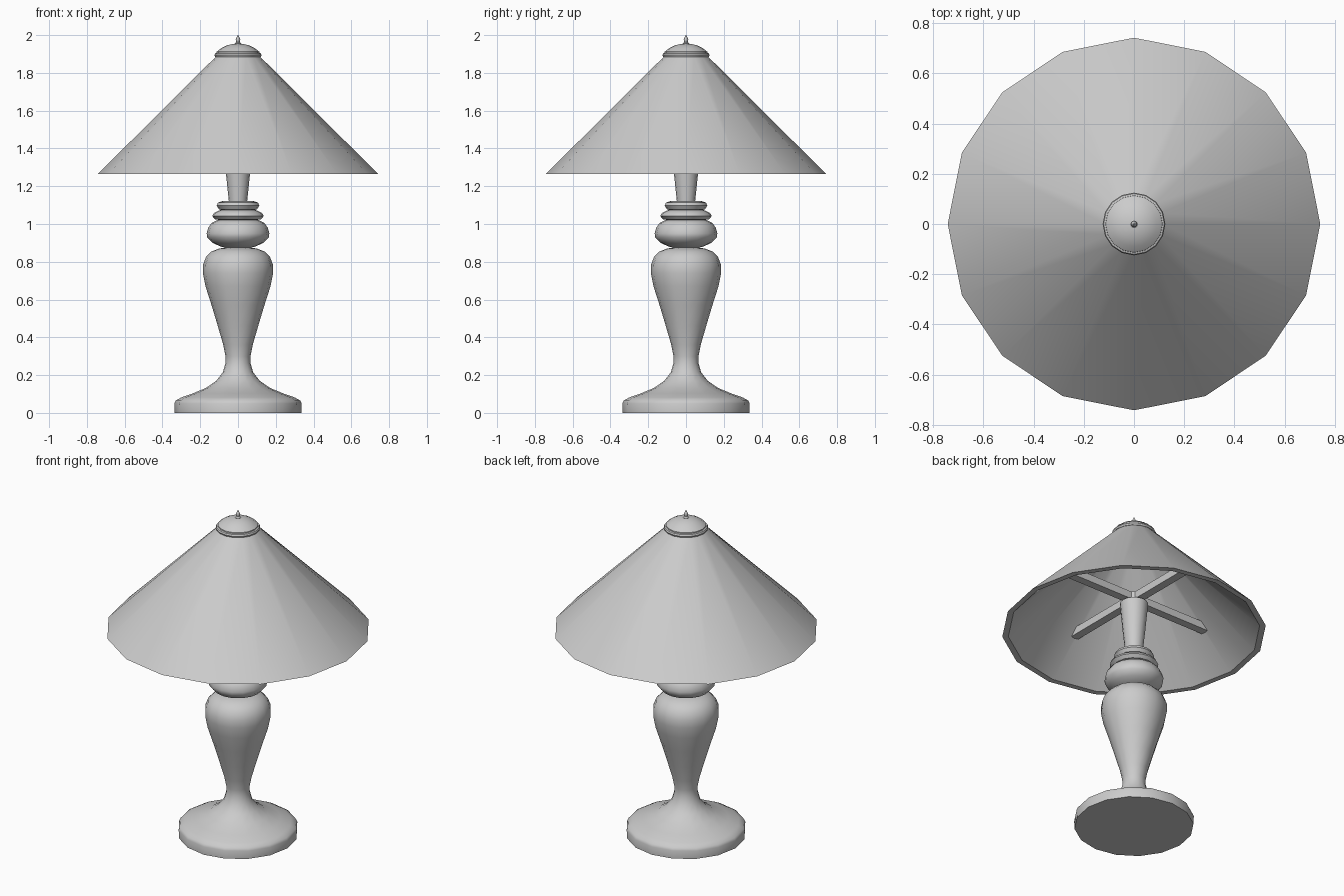
import bpy, bmesh
from math import cos, sin, pi, radians

if "Cube" in bpy.data.objects:
    bpy.data.objects.remove(bpy.data.objects["Cube"])

SIDES = 16


def lathe(name, profile, closed=False, angle=40):
    """Revolve (radius, z) points about z; open profiles get capped ends."""
    bm = bmesh.new()
    rings = []
    for r, z in profile:
        rings.append([bm.verts.new((r * cos(2 * pi * i / SIDES), r * sin(2 * pi * i / SIDES), z))
                      for i in range(SIDES)])
    pairs = list(zip(rings, rings[1:]))
    if closed:
        pairs.append((rings[-1], rings[0]))
    for a, b in pairs:
        for i in range(SIDES):
            j = (i + 1) % SIDES
            bm.faces.new((a[i], a[j], b[j], b[i]))
    if not closed:
        bm.faces.new(rings[0][::-1])
        bm.faces.new(rings[-1])
    bmesh.ops.recalc_face_normals(bm, faces=bm.faces)
    return finish(name, bm, angle)


def finish(name, bm, angle):
    mesh = bpy.data.meshes.new(name)
    bm.to_mesh(mesh)
    bm.free()
    ob = bpy.data.objects.new(name, mesh)
    bpy.context.collection.objects.link(ob)
    bpy.ops.object.select_all(action='DESELECT')
    ob.select_set(True)
    bpy.context.view_layer.objects.active = ob
    bpy.ops.object.shade_smooth_by_angle(angle=radians(angle))
    return ob


# Foot and turned vase body
lathe("lamp_body", [
    (0.335, 0), (0.337, 0.05), (0.33, 0.065), (0.30, 0.082), (0.24, 0.103), (0.17, 0.132),
    (0.115, 0.17), (0.08, 0.215), (0.066, 0.265), (0.066, 0.30), (0.078, 0.36),
    (0.107, 0.46), (0.14, 0.57), (0.172, 0.67), (0.186, 0.74), (0.185, 0.785),
    (0.17, 0.825), (0.14, 0.855), (0.10, 0.87), (0.06, 0.876)])

# Turned bead and collars
lathe("bead", [
    (0.06, 0.873), (0.09, 0.88), (0.135, 0.90), (0.163, 0.93), (0.166, 0.95),
    (0.158, 0.98), (0.14, 1.005), (0.11, 1.02), (0.08, 1.025)])
lathe("lower_collar", [
    (0.08, 1.02), (0.12, 1.024), (0.137, 1.042), (0.13, 1.056), (0.10, 1.072), (0.07, 1.078)])
lathe("upper_collar", [
    (0.07, 1.07), (0.10, 1.077), (0.113, 1.097), (0.106, 1.113), (0.08, 1.122), (0.04, 1.123)])

# Flared socket and hub
lathe("socket", [(0.048, 1.115), (0.064, 1.27), (0.08, 1.44)])
lathe("hub", [(0.047, 1.43), (0.047, 1.495)])

# Support arms reaching the shade
bm = bmesh.new()
for size in ((1.06, 0.05, 0.045), (0.05, 1.06, 0.045)):
    verts = bmesh.ops.create_cube(bm, size=1)["verts"]
    bmesh.ops.scale(bm, vec=size, verts=verts)
    bmesh.ops.translate(bm, vec=(0, 0, 1.472), verts=verts)
    # mitre the ends to the slope of the shade
    for v in verts:
        i = 0 if size[0] > 1 else 1
        if v.co.z > 1.472:
            v.co[i] -= 0.045 if v.co[i] > 0 else -0.045
finish("support_arms", bm, 30)

# Hollow conical shade
lathe("shade", [(0.742, 1.265), (0.115, 1.888), (0.08, 1.888), (0.708, 1.265)], closed=True)

# Cap ring, dome and finial
lathe("cap_ring", [(0.108, 1.88), (0.121, 1.885), (0.125, 1.894), (0.121, 1.903), (0.108, 1.908)])
lathe("cap_dome", [
    (0.114, 1.902), (0.113, 1.912), (0.09, 1.93), (0.06, 1.945), (0.03, 1.953), (0.01, 1.955)])
lathe("finial", [
    (0.016, 1.948), (0.017, 1.957), (0.009, 1.963), (0.011, 1.972), (0.012, 1.978),
    (0.007, 1.988), (0.002, 2.0)])
